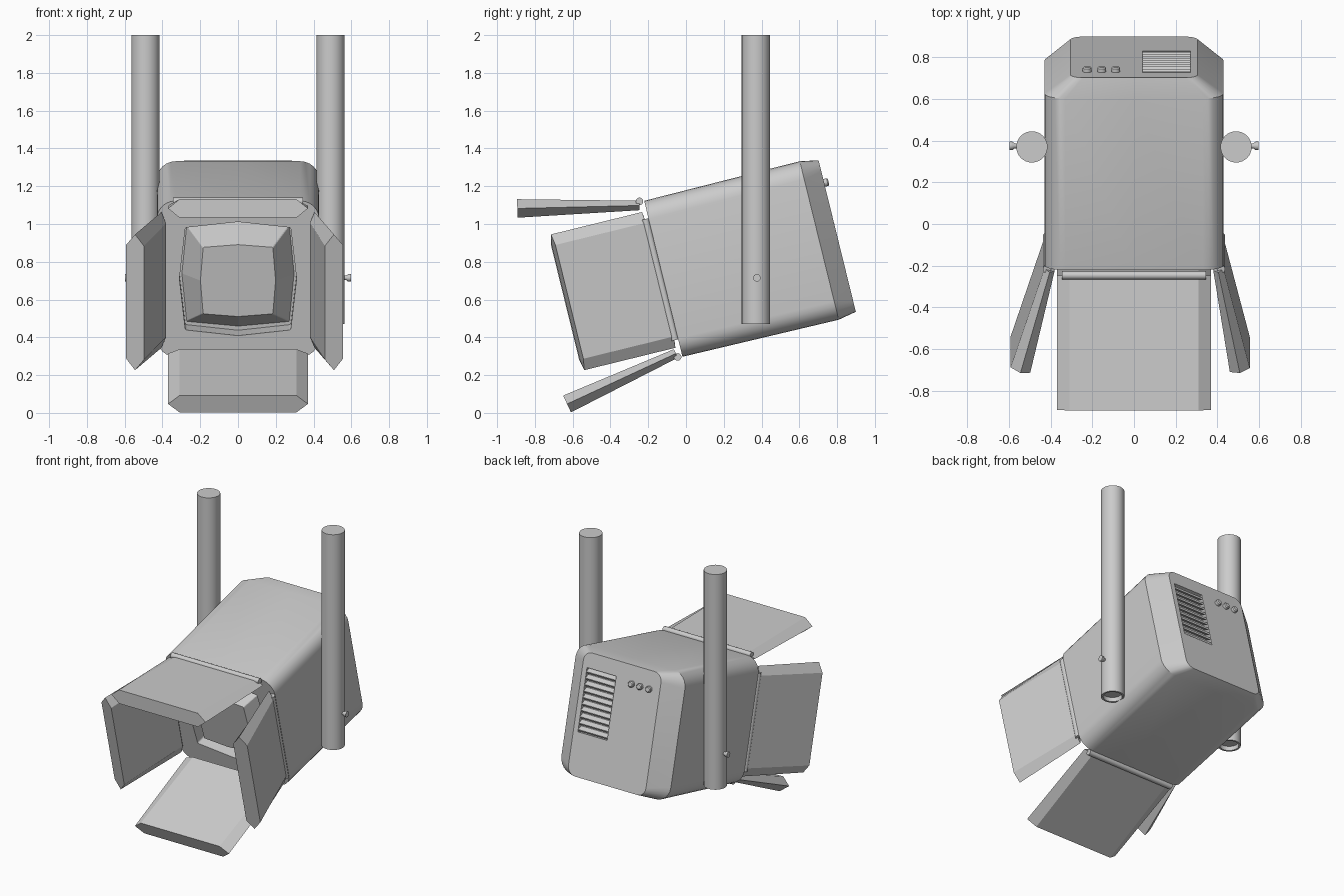
import bpy, bmesh
from math import sin, cos, pi, radians
from mathutils import Vector, Matrix

if "Cube" in bpy.data.objects:
    bpy.data.objects.remove(bpy.data.objects["Cube"])

# Lamp frame: x right, y along the housing to the rear, z housing up, tilted about x
TILT = Matrix.Translation((0, -0.12, 0.71)) @ Matrix.Rotation(radians(13.8), 4, 'X')


def make(name, bm, matrix=TILT, smooth=None):
    bmesh.ops.recalc_face_normals(bm, faces=bm.faces)
    me = bpy.data.meshes.new(name)
    bm.to_mesh(me)
    bm.free()
    ob = bpy.data.objects.new(name, me)
    bpy.context.collection.objects.link(ob)
    ob.matrix_world = matrix
    if smooth:
        bpy.ops.object.select_all(action='DESELECT')
        ob.select_set(True)
        bpy.context.view_layer.objects.active = ob
        bpy.ops.object.shade_smooth_by_angle(angle=radians(smooth))
    return ob


def loft(rings):
    bm = bmesh.new()
    loops = [[bm.verts.new(p) for p in r] for r in rings]
    n = len(loops[0])
    for a, b in zip(loops, loops[1:]):
        for i in range(n):
            bm.faces.new((a[i], a[(i + 1) % n], b[(i + 1) % n], b[i]))
    bm.faces.new(loops[0])
    bm.faces.new(loops[-1])
    return bm


def ring(y, hx, hz, r, bulge=0.0, seg=6):
    """Rounded rectangle at depth y; side midpoints are pushed out by bulge."""
    mids = [(0, hz + bulge), (-hx - bulge, 0), (0, -hz - bulge), (hx + bulge, 0)]
    pts = []
    for q, (sx, sz) in enumerate([(1, 1), (-1, 1), (-1, -1), (1, -1)]):
        for i in range(seg + 1):
            t = (q + i / seg) * pi / 2
            pts.append((sx * (hx - r) + r * cos(t), y, sz * (hz - r) + r * sin(t)))
        pts.append((mids[q][0], y, mids[q][1]))
    return pts


def rod(name, p, q, steps, matrix=TILT, n=24):
    """Round bar from p to q; steps are (fraction, radius)."""
    p, q = Vector(p), Vector(q)
    rot = (q - p).to_track_quat('Z', 'Y')
    rings = [[p.lerp(q, f) + rot @ Vector((r * cos(2 * pi * i / n), r * sin(2 * pi * i / n), 0))
              for i in range(n)] for f, r in steps]
    return make(name, loft(rings), matrix, 40)


def add_box(bm, center, size, tilt=0.0):
    m = Matrix.Translation(center) @ Matrix.Rotation(tilt, 4, 'X') @ Matrix.Diagonal((*size, 1))
    bmesh.ops.create_cube(bm, size=1, matrix=m)


def door(name, root, tip, width_axis, hw=0.37):
    """Tapered barn door with a hexagonal section."""
    root, tip, w = Vector(root), Vector(tip), Vector(width_axis)
    t = (tip - root).cross(w).normalized()
    rings = []
    for p, th in ((root, 0.05), (tip, 0.098)):
        f = hw - 0.06
        rings.append([p + w * a + t * b * th / 2 for a, b in
                      ((-f, 1), (f, 1), (hw, 0), (f, -1), (-f, -1), (-hw, 0))])
    return make(name, loft(rings))


# Housing with front lens recess and chamfered rear
housing = make("housing", loft([
    ring(0.12, 0.28, 0.28, 0.012, 0.03),
    ring(0.0, 0.28, 0.28, 0.012, 0.03),
    ring(0.0, 0.43, 0.425, 0.10),
    ring(0.85, 0.43, 0.432, 0.10),
    ring(0.948, 0.305, 0.413, 0.06)]), smooth=25)

# Lens block
make("lens", loft([ring(0.125, 0.275, 0.265, 0.008, 0.025),
                   ring(-0.04, 0.185, 0.182, 0.008, 0.014)]))

# Rear vent recess and louvres
bm = bmesh.new()
add_box(bm, (0.155, 0.948, 0.095), (0.23, 0.07, 0.43))
cutter = make("vent_cutter", bm)
cutter.hide_render = True
cutter.display_type = 'WIRE'
cut = housing.modifiers.new("vent", 'BOOLEAN')
cut.operation, cut.solver, cut.object = 'DIFFERENCE', 'EXACT', cutter
bm = bmesh.new()
for i in range(10):
    add_box(bm, (0.155, 0.931, -0.0985 + i * 0.043), (0.23, 0.036, 0.012), radians(-35))
make("vent_louvres", bm)

# Rear control knobs
for i, x in enumerate((-0.225, -0.155, -0.088)):
    rod(f"control_knob_{i + 1}", (x, 0.94, 0.29), (x, 0.972, 0.29),
        ((0, 0.021), (0.8, 0.021), (1, 0.015)), n=16)

# Hinge rods
for name, z in (("top", 0.428), ("bottom", -0.42)):
    rod(f"hinge_{name}", (-0.345, -0.025, z), (0.345, -0.025, z), ((0, 0.02), (1, 0.02)), n=16)
for name, x in (("left", -0.417), ("right", 0.417)):
    rod(f"hinge_{name}", (x, -0.018, -0.33), (x, -0.018, 0.33), ((0, 0.02), (1, 0.02)), n=16)

# Barn doors
door("door_top", (0, -0.03, 0.407), (0, -0.662, 0.546), (1, 0, 0))
door("door_bottom", (0, -0.03, -0.4), (0, -0.653, -0.522), (1, 0, 0))
door("door_left", (-0.405, -0.025, 0), (-0.545, -0.522, 0), (0, 0, 1))
door("door_right", (0.405, -0.025, 0), (0.508, -0.522, 0), (0, 0, 1))

# Hanging poles with open lower ends, and their clamp screws
I = Matrix.Identity(4)
for name, s in (("left", -1), ("right", 1)):
    x = s * 0.49
    rod(f"pole_{name}", (x, 0.37, 0.47), (x, 0.37, 2.0),
        ((0.02, 0.062), (0, 0.062), (0, 0.075), (1, 0.075)), I, 32)
    rod(f"clamp_screw_{name}", (s * 0.40, 0.375, 0.715), (s * 0.597, 0.375, 0.715),
        ((0, 0.012), (0.88, 0.012), (0.93, 0.02), (1, 0.02)), I, 16)
